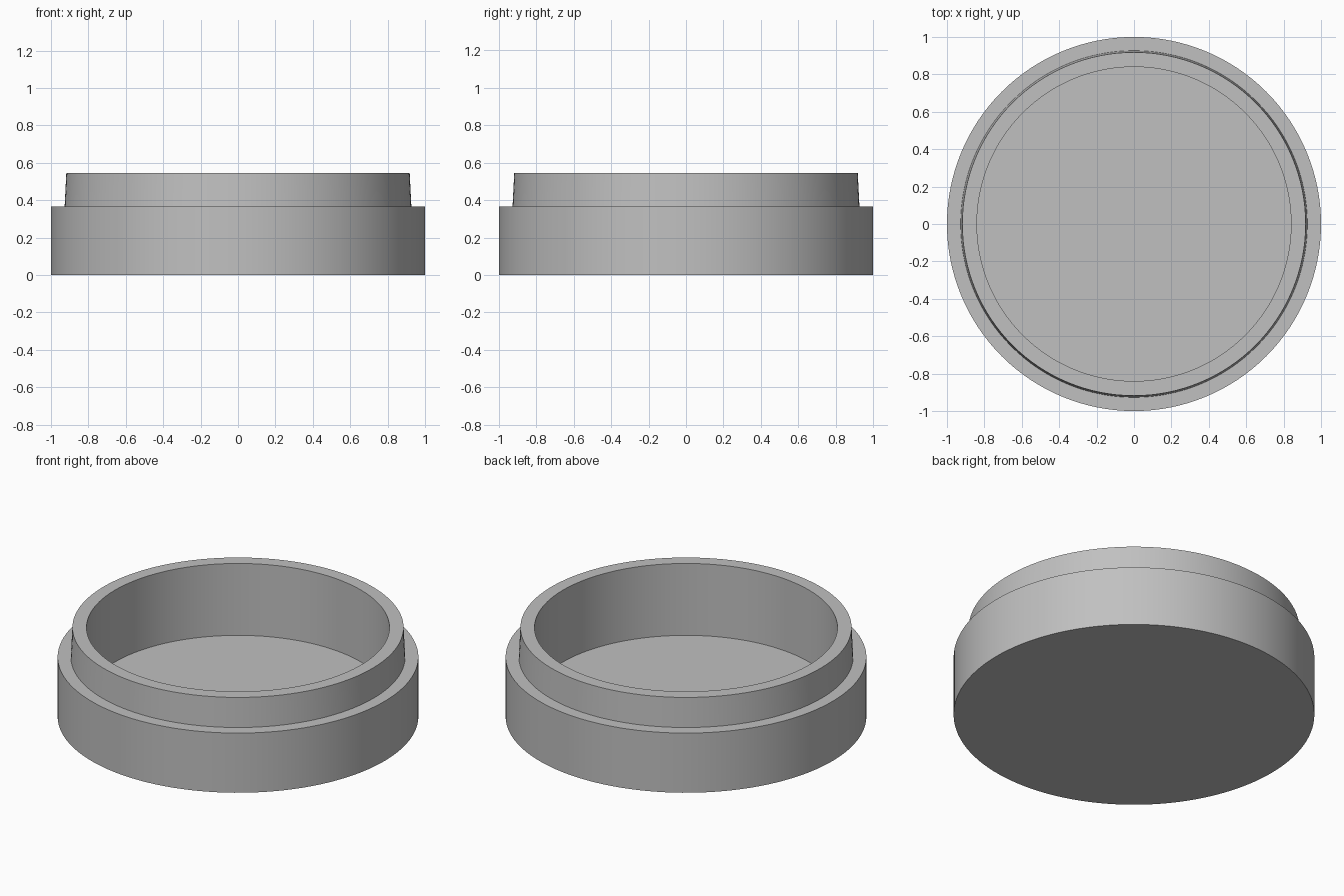
import bpy
import bmesh
import math

cube = bpy.data.objects.get("Cube")
if cube:
    bpy.data.objects.remove(cube, do_unlink=True)

SEGMENTS = 128

grey = bpy.data.materials.new("plain_grey")
grey.use_nodes = True
colour = (0.53, 0.53, 0.53, 1)
grey.diffuse_color = colour
grey.node_tree.nodes["Principled BSDF"].inputs["Base Color"].default_value = colour


def lathe(name, profile, material):
    """Spin a (radius, height) profile around z into a closed solid."""
    bm = bmesh.new()
    verts = [bm.verts.new((r, 0, z)) for r, z in profile]
    edges = [bm.edges.new(pair) for pair in zip(verts, verts[1:])]
    bmesh.ops.spin(bm, geom=verts + edges, cent=(0, 0, 0), axis=(0, 0, 1),
                   angle=math.tau, steps=SEGMENTS)
    bmesh.ops.remove_doubles(bm, verts=bm.verts, dist=0.0001)
    bmesh.ops.recalc_face_normals(bm, faces=bm.faces)
    mesh = bpy.data.meshes.new(name)
    bm.to_mesh(mesh)
    bm.free()
    mesh.materials.append(material)
    obj = bpy.data.objects.new(name, mesh)
    bpy.context.collection.objects.link(obj)
    bpy.context.view_layer.objects.active = obj
    obj.select_set(True)
    bpy.ops.object.shade_smooth_by_angle(angle=math.radians(30))
    obj.select_set(False)
    return obj


# Round dish: flat base, outer wall, shelf, tapered lip, bore and floor
lathe("round_dish", [
    (0, 0), (1, 0), (1, 0.365),
    (0.927, 0.365), (0.918, 0.545),
    (0.84, 0.545), (0.84, 0.105), (0, 0.105),
], grey)
